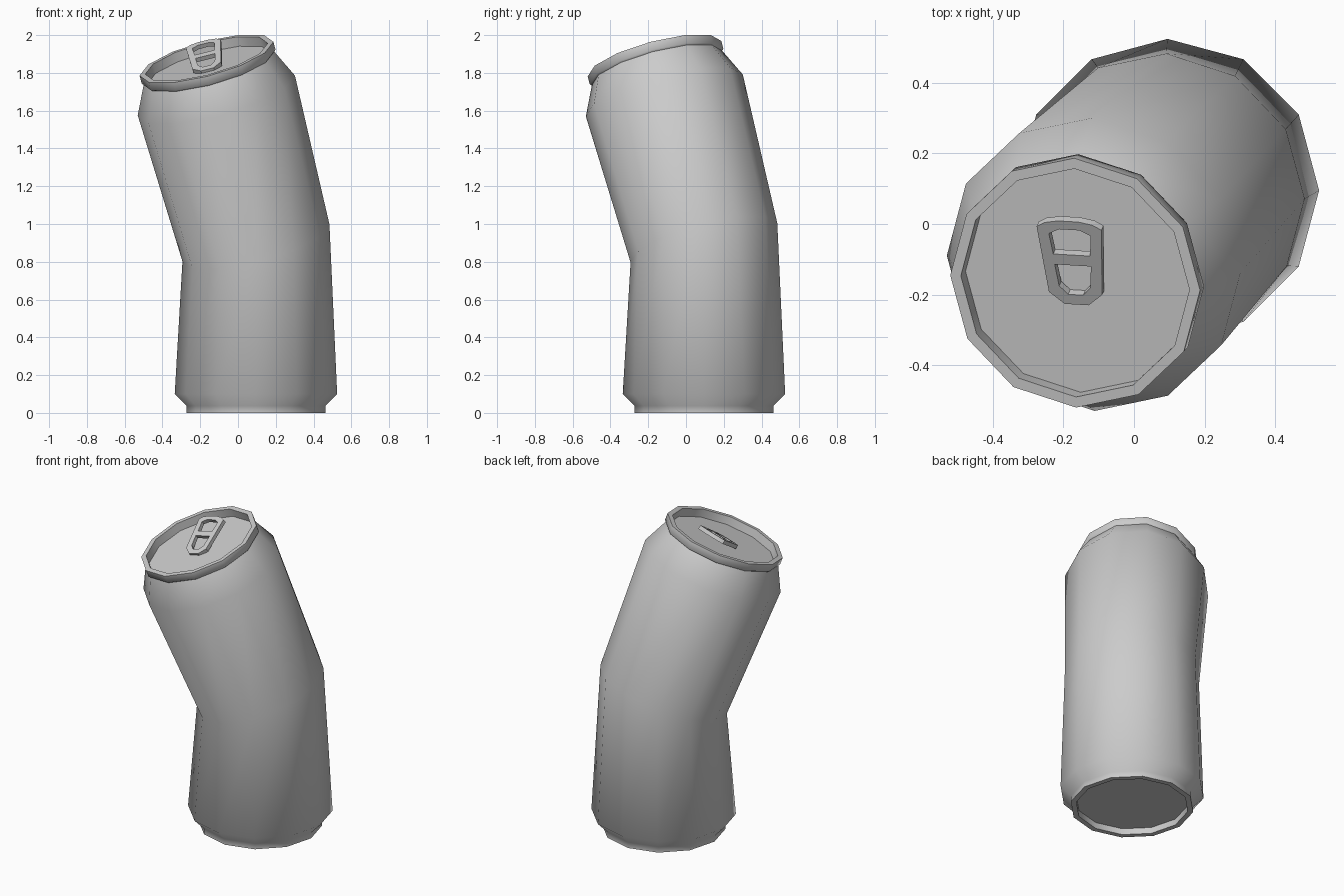
import bpy, bmesh
from math import radians, cos, sin, pi
from mathutils import Matrix, Vector

if "Cube" in bpy.data.objects:
    bpy.data.objects.remove(bpy.data.objects["Cube"])

SIDES = 12
BASE = Matrix.Translation((0.095, 0.095, 0))
# Upper half leans towards -x, -y around the crease, with a slight twist
UPPER = (Matrix.Translation((0.095, 0.095, 0.90))
         @ Matrix.Rotation(radians(20.8), 4, Vector((1, -1, 0)))
         @ Matrix.Rotation(radians(-1.5), 4, 'Z'))


def finish(obj, angle):
    bpy.ops.object.select_all(action='DESELECT')
    obj.select_set(True)
    bpy.context.view_layer.objects.active = obj
    bpy.ops.object.shade_smooth_by_angle(angle=radians(angle))


# Can: rings of (frame, height along axis, radius), from recessed base to lid
profile = [(BASE, 0.04, 0.335), (BASE, 0.0, 0.335), (BASE, 0.0, 0.368),
           (BASE, 0.037, 0.368), (BASE, 0.10, 0.43),
           (UPPER, 0.0, 0.402),
           (UPPER, 0.835, 0.43), (UPPER, 0.99, 0.357), (UPPER, 0.998, 0.366),
           (UPPER, 1.043, 0.366), (UPPER, 1.043, 0.335), (UPPER, 0.99, 0.335)]
bm = bmesh.new()
rings = []
for frame, h, r in profile:
    rings.append([bm.verts.new(frame @ Vector((r * cos(2 * pi * i / SIDES),
                                               r * sin(2 * pi * i / SIDES), h)))
                  for i in range(SIDES)])
for a, b in zip(rings, rings[1:]):
    for i in range(SIDES):
        j = (i + 1) % SIDES
        bm.faces.new((a[i], a[j], b[j], b[i]))
bm.faces.new(rings[0])
bm.faces.new(rings[-1])
bmesh.ops.recalc_face_normals(bm, faces=bm.faces)
mesh = bpy.data.meshes.new("can_body")
bm.to_mesh(mesh)
bm.free()
can = bpy.data.objects.new("can_body", mesh)
bpy.context.collection.objects.link(can)
finish(can, 52)

# Pull tab: half outlines (mirrored in x), filled as a flat curve with two holes
outline = [(0.035, 0.0), (0.078, 0.038), (0.095, 0.257), (0.07, 0.272), (0.03, 0.28)]
upper_hole = [(0.054, 0.167), (0.061, 0.235), (0.03, 0.252)]
lower_hole = [(0.022, 0.033), (0.046, 0.06), (0.053, 0.132)]
THICK = 0.025
curve = bpy.data.curves.new("pull_tab", 'CURVE')
curve.dimensions = '2D'
curve.fill_mode = 'BOTH'
curve.extrude = THICK / 2
for half in (outline, upper_hole, lower_hole):
    pts = half + [(-x, y) for x, y in reversed(half)]
    spline = curve.splines.new('POLY')
    spline.points.add(len(pts) - 1)
    for p, (x, y) in zip(spline.points, pts):
        p.co = (x, y, 0, 1)
    spline.use_cyclic_u = True
tab = bpy.data.objects.new("pull_tab", curve)
bpy.context.collection.objects.link(tab)
# Hinged up from the lid at its front end
tab.matrix_world = (UPPER @ Matrix.Translation((-0.006, -0.074, 1.005))
                    @ Matrix.Rotation(radians(18), 4, 'X')
                    @ Matrix.Translation((0, 0, -THICK / 2)))
bpy.ops.object.select_all(action='DESELECT')
tab.select_set(True)
bpy.context.view_layer.objects.active = tab
bpy.ops.object.convert(target='MESH')
finish(bpy.context.view_layer.objects.active, 30)
